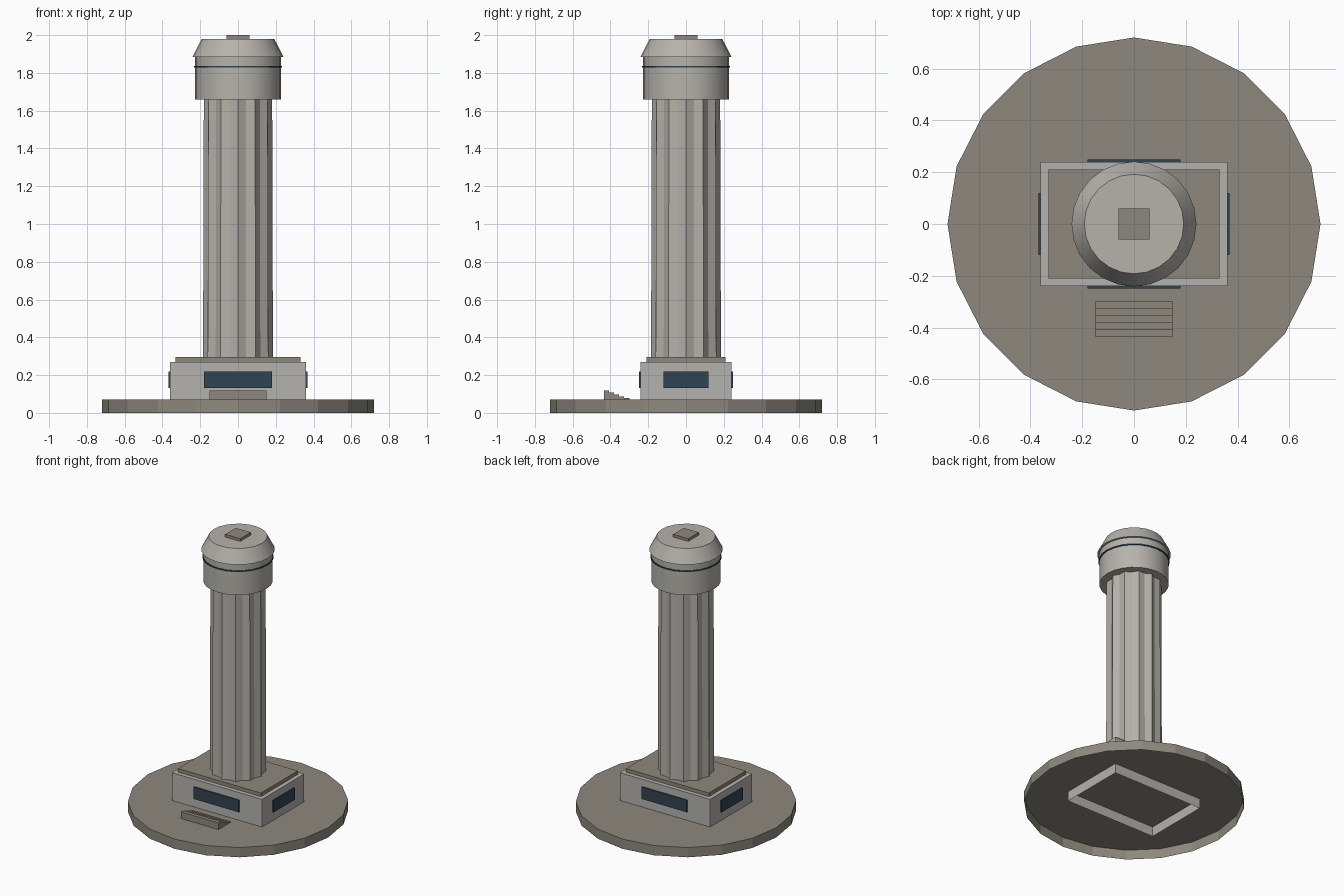
import bpy
from math import cos, sin, tau, radians

cube = bpy.data.objects.get("Cube")
if cube:
    bpy.data.objects.remove(cube)


def material(name, rgb):
    mat = bpy.data.materials.new(name)
    mat.use_nodes = True
    mat.diffuse_color = (*rgb, 1)
    bsdf = next(n for n in mat.node_tree.nodes if n.type == "BSDF_PRINCIPLED")
    bsdf.inputs["Base Color"].default_value = (*rgb, 1)
    return mat


stone = material("warm light stone", (0.47, 0.45, 0.41))
concrete = material("pale concrete", (0.46, 0.45, 0.43))
paving = material("brown grey paving", (0.27, 0.25, 0.21))
glass = material("dark blue glass", (0.03, 0.06, 0.085))


def circle(sides, radius, z, inner=None):
    """Ring of points; inner sets the radius of every second point."""
    points = []
    for i in range(sides):
        r = inner if inner and i % 2 else radius
        points.append((r * cos(tau * i / sides), r * sin(tau * i / sides), z))
    return points


def rectangle(hx, hy, z, x=0, y=0):
    return [(x + sx * hx, y + sy * hy, z)
            for sx, sy in ((-1, -1), (1, -1), (1, 1), (-1, 1))]


def loft(name, sections, mat, bottom=True, smooth=False):
    """Skin equal sections from the lowest to the highest and cap the ends."""
    n = len(sections[0])
    verts = [p for section in sections for p in section]
    faces = [(k * n + i, k * n + (i + 1) % n, (k + 1) * n + (i + 1) % n, (k + 1) * n + i)
             for k in range(len(sections) - 1) for i in range(n)]
    faces.append(tuple(range(len(verts) - n, len(verts))))
    if bottom:
        faces.append(tuple(reversed(range(n))))
    mesh = bpy.data.meshes.new(name)
    mesh.from_pydata(verts, [], faces)
    mesh.materials.append(mat)
    obj = bpy.data.objects.new(name, mesh)
    bpy.context.collection.objects.link(obj)
    if smooth:
        bpy.ops.object.select_all(action="DESELECT")
        bpy.context.view_layer.objects.active = obj
        obj.select_set(True)
        bpy.ops.object.shade_smooth_by_angle(angle=radians(30))
    return obj


def box(name, hx, hy, z0, z1, mat, x=0, y=0, bottom=True):
    return loft(name, [rectangle(hx, hy, z, x, y) for z in (z0, z1)], mat, bottom)


# Ground disc and plinth, both hollow underneath
loft("ground_disc", [circle(20, 0.72, z) for z in (0, 0.07)], paving, bottom=False)
box("plinth", 0.36, 0.24, 0, 0.27, concrete, bottom=False)
box("plinth_slab", 0.33, 0.21, 0.27, 0.296, paving)

# Window plates on all four plinth walls
for side, s in (("front", -1), ("back", 1)):
    box(side + "_window", 0.18, 0.0045, 0.132, 0.218, glass, y=s * 0.2445)
for side, s in (("right", -1), ("left", 1)):
    box(side + "_window", 0.0045, 0.12, 0.132, 0.218, glass, x=s * 0.3645)

# Low steps in front of the plinth, rising outward
depth = 0.027
for i in range(5):
    box(f"step_{i + 1}", 0.15, depth / 2, 0.07, 0.078 + 0.01 * i, paving,
        y=-0.30 - depth * (i + 0.5))

# Fluted shaft with a slight taper
loft("fluted_shaft", [circle(24, 0.185, 0.296, 0.167), circle(24, 0.181, 1.66, 0.163)], stone)

# Head: drum, glazed band, flared cap and hatch
loft("head_drum", [circle(24, 0.227, z) for z in (1.66, 1.885)], stone, smooth=True)
loft("glazed_band", [circle(24, 0.233, z) for z in (1.828, 1.837)], glass, smooth=True)
loft("flared_cap", [circle(24, 0.241, 1.885), circle(24, 0.192, 1.98)], stone, smooth=True)
box("roof_hatch", 0.06, 0.06, 1.98, 2.0, paving)
